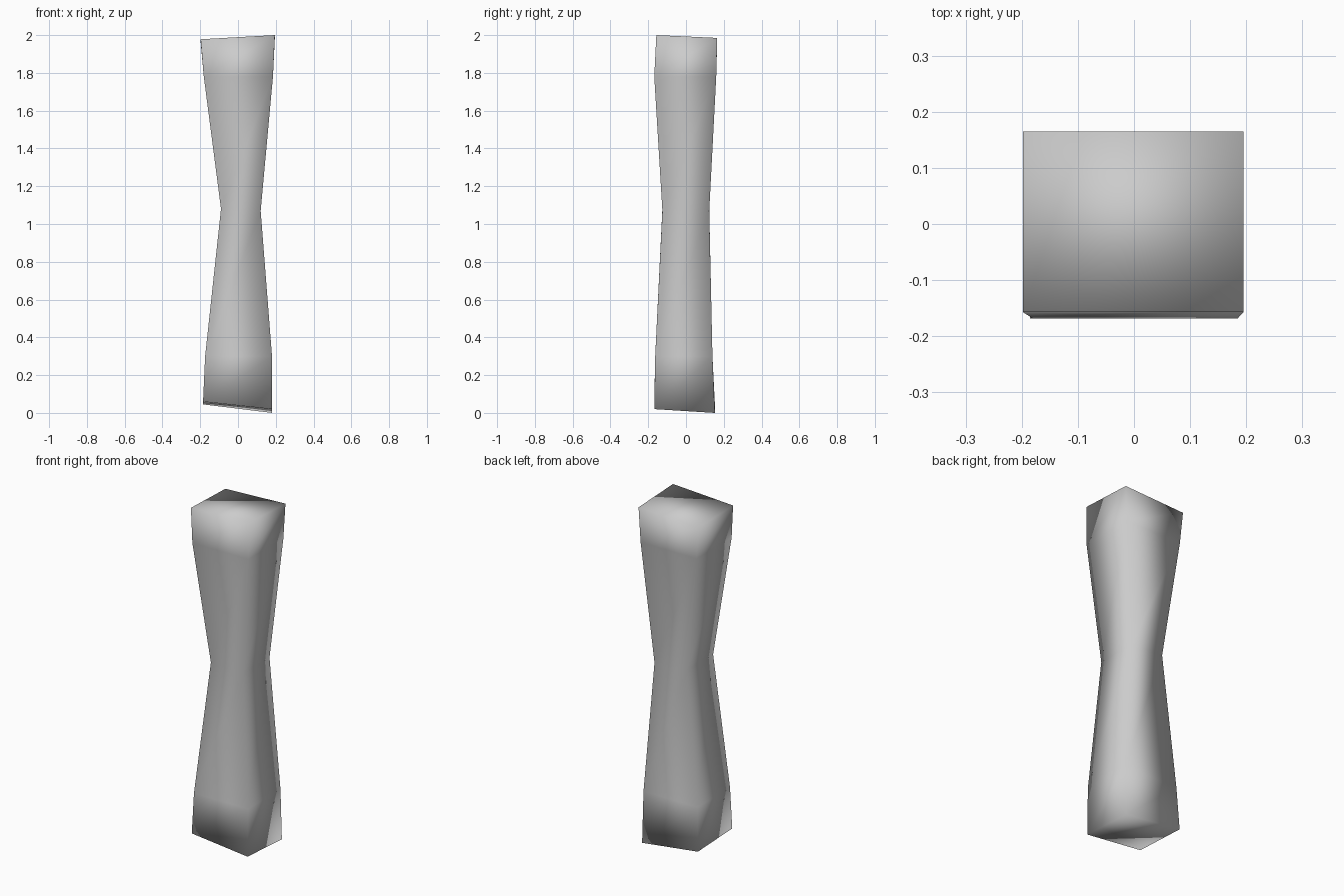
import bpy
import bmesh

if "Cube" in bpy.data.objects:
    bpy.data.objects.remove(bpy.data.objects["Cube"])

# Cross-sections: left x, right x, front y, back y, corner heights (FL, FR, BR, BL)
sections = [
    (-0.185, 0.18, -0.168, 0.153, (0.06, 0.02, 0.0, 0.045)),
    (-0.174, 0.18, -0.163, 0.14, (0.30, 0.30, 0.30, 0.30)),
    (-0.09, 0.12, -0.125, 0.123, (1.08, 1.07, 1.07, 1.08)),
    (-0.181, 0.185, -0.168, 0.16, (1.78, 1.78, 1.78, 1.78)),
    (-0.198, 0.195, -0.157, 0.165, (1.978, 2.0, 1.985, 1.968)),
]

# Four-sided shaft pinched at the waist
bm = bmesh.new()
rings = []
for x0, x1, y0, y1, zs in sections:
    corners = [(x0, y0), (x1, y0), (x1, y1), (x0, y1)]
    rings.append([bm.verts.new((x, y, z)) for (x, y), z in zip(corners, zs)])
for low, high in zip(rings, rings[1:]):
    for i in range(4):
        j = (i + 1) % 4
        bm.faces.new((low[i], low[j], high[j], high[i]))

# Slanted end caps
bm.faces.new(rings[0][::-1])
bm.faces.new(rings[-1])
bmesh.ops.recalc_face_normals(bm, faces=bm.faces)
for face in bm.faces:
    face.smooth = True

mesh = bpy.data.meshes.new("pinched_shaft")
bm.to_mesh(mesh)
bm.free()
shaft = bpy.data.objects.new("pinched_shaft", mesh)
bpy.context.collection.objects.link(shaft)
